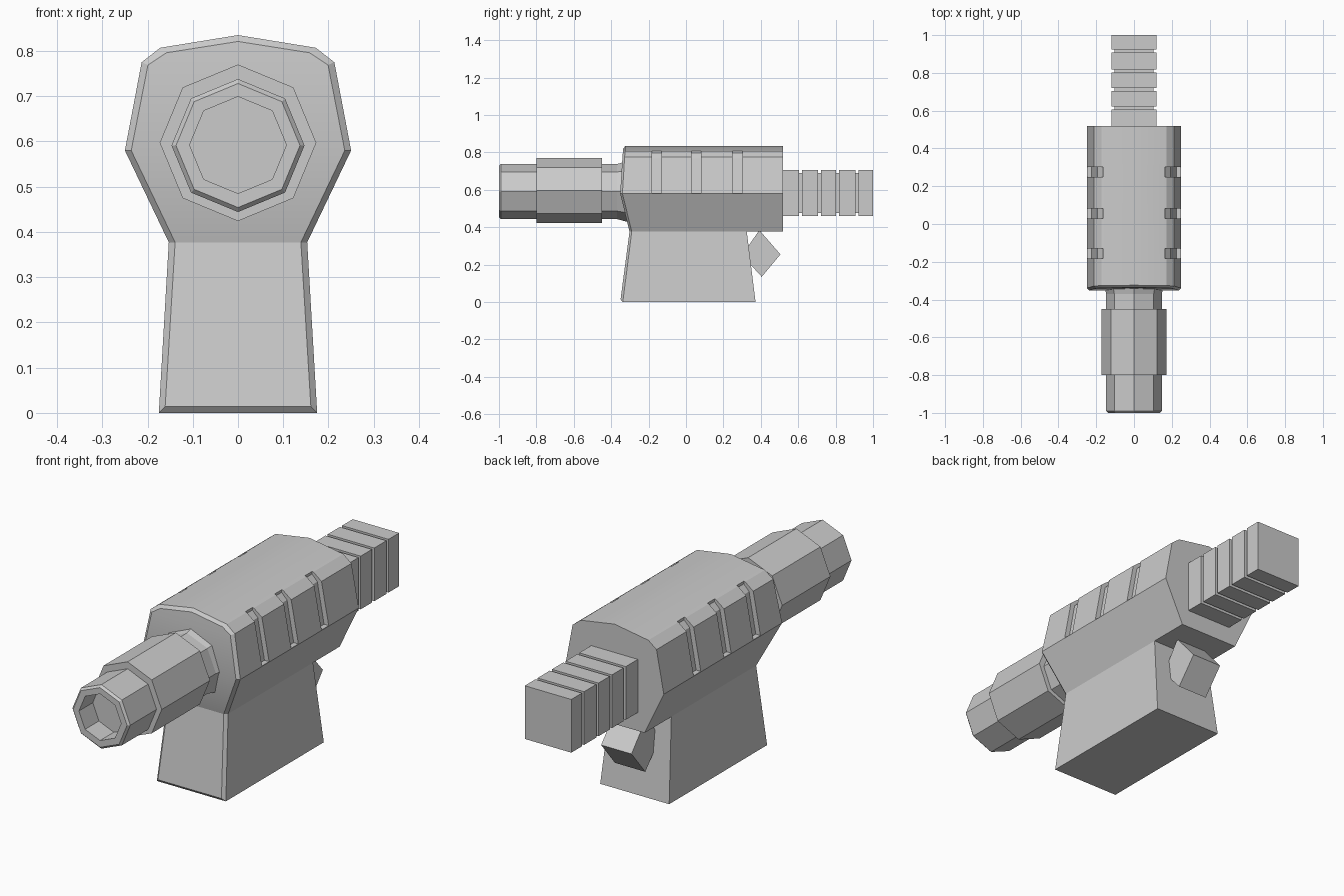
import bpy, bmesh, math

if "Cube" in bpy.data.objects:
    bpy.data.objects.remove(bpy.data.objects["Cube"])


def finish(name, bm):
    bmesh.ops.recalc_face_normals(bm, faces=bm.faces)
    me = bpy.data.meshes.new(name)
    bm.to_mesh(me)
    bm.free()
    ob = bpy.data.objects.new(name, me)
    bpy.context.collection.objects.link(ob)
    return ob


def loft(name, rings):
    """Skin a list of equal-length point rings and cap both ends."""
    bm = bmesh.new()
    vs = [[bm.verts.new(p) for p in r] for r in rings]
    n = len(rings[0])
    for a, b in zip(vs, vs[1:]):
        for i in range(n):
            j = (i + 1) % n
            bm.faces.new((a[i], a[j], b[j], b[i]))
    bm.faces.new(vs[0])
    bm.faces.new(vs[-1])
    return finish(name, bm)


def activate(ob):
    bpy.ops.object.select_all(action='DESELECT')
    ob.select_set(True)
    bpy.context.view_layer.objects.active = ob


# Body: half-widths, heights and front / leg-back depth at each level
W = [.175, .153, .25, .213, .172, 0]
Z = [0, .377, .58, .775, .807, .835]
FRONT = [-.35, -.302, -.352, -.34, -.338, -.336]
MID = [.372, .325, .325, .325, .325, .325]
BACK = .518
B = .014  # front edge bevel


def section(bm, w, z, y):
    right = [bm.verts.new(p) for p in zip(w, y, z)]
    left = [bm.verts.new((-a, b, c)) for a, b, c in zip(w[:-1], y, z)]
    return right, left + [right[-1]]


def cap(bm, sec, lo, hi):
    r, l = sec
    for i in range(lo, hi):
        f = [r[i], r[i + 1], l[i + 1], l[i]]
        bm.faces.new(list(dict.fromkeys(f)))


bm = bmesh.new()
w_in = [max(w - B, 0) for w in W]
z_in = [Z[0] + B, Z[1], Z[2], Z[3] - .006, Z[4] - .011, Z[5] - B]
inner = section(bm, w_in, z_in, FRONT)
front = section(bm, W, Z, [y + .012 for y in FRONT])
mid = section(bm, W, Z, MID)
back = section(bm, W[1:], Z[1:], [BACK] * 5)
for a, b in ((inner, front), (front, mid)):
    for s, t in zip(a, b):
        for i in range(5):
            bm.faces.new((s[i], s[i + 1], t[i + 1], t[i]))
    bm.faces.new((a[0][0], a[1][0], b[1][0], b[0][0]))
for s, t in zip(mid, back):
    for i in range(4):
        bm.faces.new((s[i + 1], s[i + 2], t[i + 1], t[i]))
bm.faces.new((mid[0][1], mid[1][1], back[1][0], back[0][0]))
cap(bm, inner, 0, 5)
cap(bm, mid, 0, 1)
cap(bm, back, 0, 4)
body = finish("body", bm)

# Side slots cut into the body
slot = [(.226, .582), (.192, .768), (.165, .796), (.165, .815), (.3, .815), (.3, .582)]
for yc in (-.157, .055, .275):
    for s in (-1, 1):
        cutter = loft("slot_cutter", [[(s * x, yc + d, z) for x, z in slot]
                                      for d in (-.026, .026)])
        cutter.hide_render = True
        mod = body.modifiers.new("slot", 'BOOLEAN')
        mod.operation = 'DIFFERENCE'
        mod.solver = 'EXACT'
        mod.object = cutter
        activate(body)
        bpy.ops.object.modifier_apply(modifier=mod.name)
        bpy.data.objects.remove(cutter)
activate(body)
bpy.ops.object.shade_smooth_by_angle(angle=math.radians(20))

# Octagonal barrel with hollow muzzle: (y, radius, centre height)
barrel = [(-.90, .107, .592), (-1, .107, .592), (-1, .137, .591), (-.99, .147, .591),
          (-.8, .147, .591), (-.8, .173, .597), (-.45, .173, .597),
          (-.45, .147, .591), (-.37, .147, .591), (-.31, .163, .591), (-.22, .163, .591)]
loft("barrel", [[(r * math.sin(k * math.pi / 4), y, c + r * math.cos(k * math.pi / 4))
                 for k in range(8)] for y, r, c in barrel])

# Ribbed square rear handle
steps = [(.45, 0)]
for y in (.605, .705, .803, .907):
    steps += [(y, 0), (y, .016), (y + .016, .016), (y + .016, 0)]
steps.append((1, 0))
loft("rear_handle", [[(sx * (.118 - d), y, .583 + sz * (.122 - d))
                      for sx, sz in ((-1, -1), (1, -1), (1, 1), (-1, 1))]
                     for y, d in steps])

# Slanted trigger block behind the leg
trigger = [(.505, .255), (.405, .135), (.30, .25), (.392, .385)]
loft("trigger", [[(x, y, z) for y, z in trigger] for x in (-.077, .077)])
